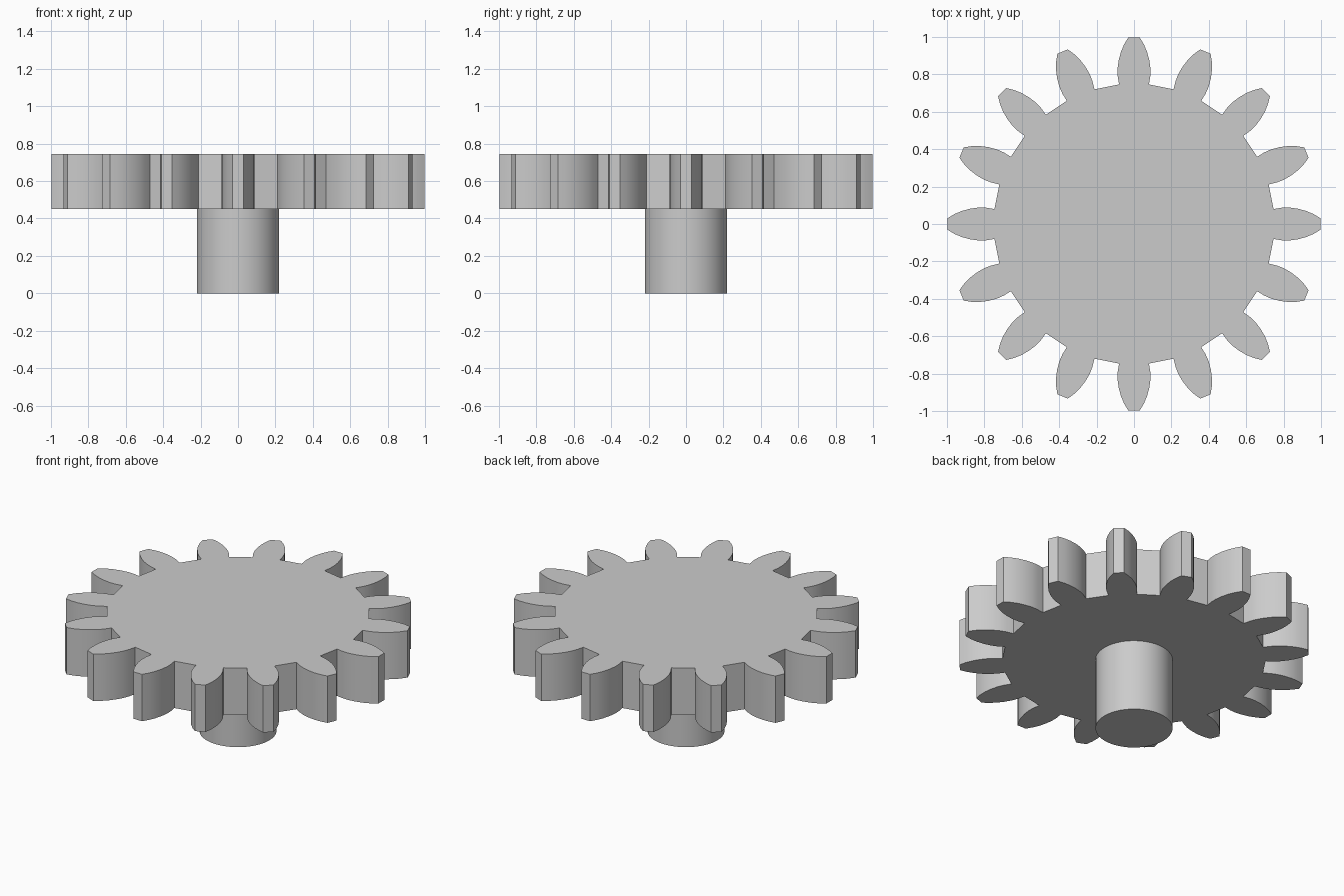
import bpy, bmesh, math

if "Cube" in bpy.data.objects:
    bpy.data.objects.remove(bpy.data.objects["Cube"])

TEETH = 16
Z0, Z1 = 0.45, 0.745

# Half tooth profile: (half width, distance from axis), root to tip
flank = [(0.080, 0.746), (0.087, 0.79), (0.088, 0.83), (0.082, 0.875),
         (0.070, 0.92), (0.053, 0.96), (0.030, 0.998)]
tooth = [(-w, r) for w, r in flank] + [(w, r) for w, r in reversed(flank)]


def smooth(obj):
    bpy.ops.object.select_all(action='DESELECT')
    obj.select_set(True)
    bpy.context.view_layer.objects.active = obj
    bpy.ops.object.shade_smooth_by_angle(angle=math.radians(25))


# Gear wheel: tooth profile repeated round the axis, then extruded
bm = bmesh.new()
outline = []
for i in range(TEETH):
    a = 2 * math.pi * i / TEETH
    c, s = math.cos(a), math.sin(a)
    for w, r in tooth:
        outline.append(bm.verts.new((r * c - w * s, r * s + w * c, Z0)))
base = bm.faces.new(outline)
res = bmesh.ops.extrude_face_region(bm, geom=[base], use_keep_orig=True)
for v in res["geom"]:
    if isinstance(v, bmesh.types.BMVert):
        v.co.z = Z1
bmesh.ops.recalc_face_normals(bm, faces=bm.faces)
mesh = bpy.data.meshes.new("gear_wheel")
bm.to_mesh(mesh)
bm.free()
gear = bpy.data.objects.new("gear_wheel", mesh)
bpy.context.collection.objects.link(gear)
smooth(gear)

# Round shaft below the wheel
bpy.ops.mesh.primitive_cylinder_add(vertices=48, radius=0.22, depth=Z0,
                                    location=(0, 0, Z0 / 2))
shaft = bpy.context.object
shaft.name = "shaft"
smooth(shaft)
